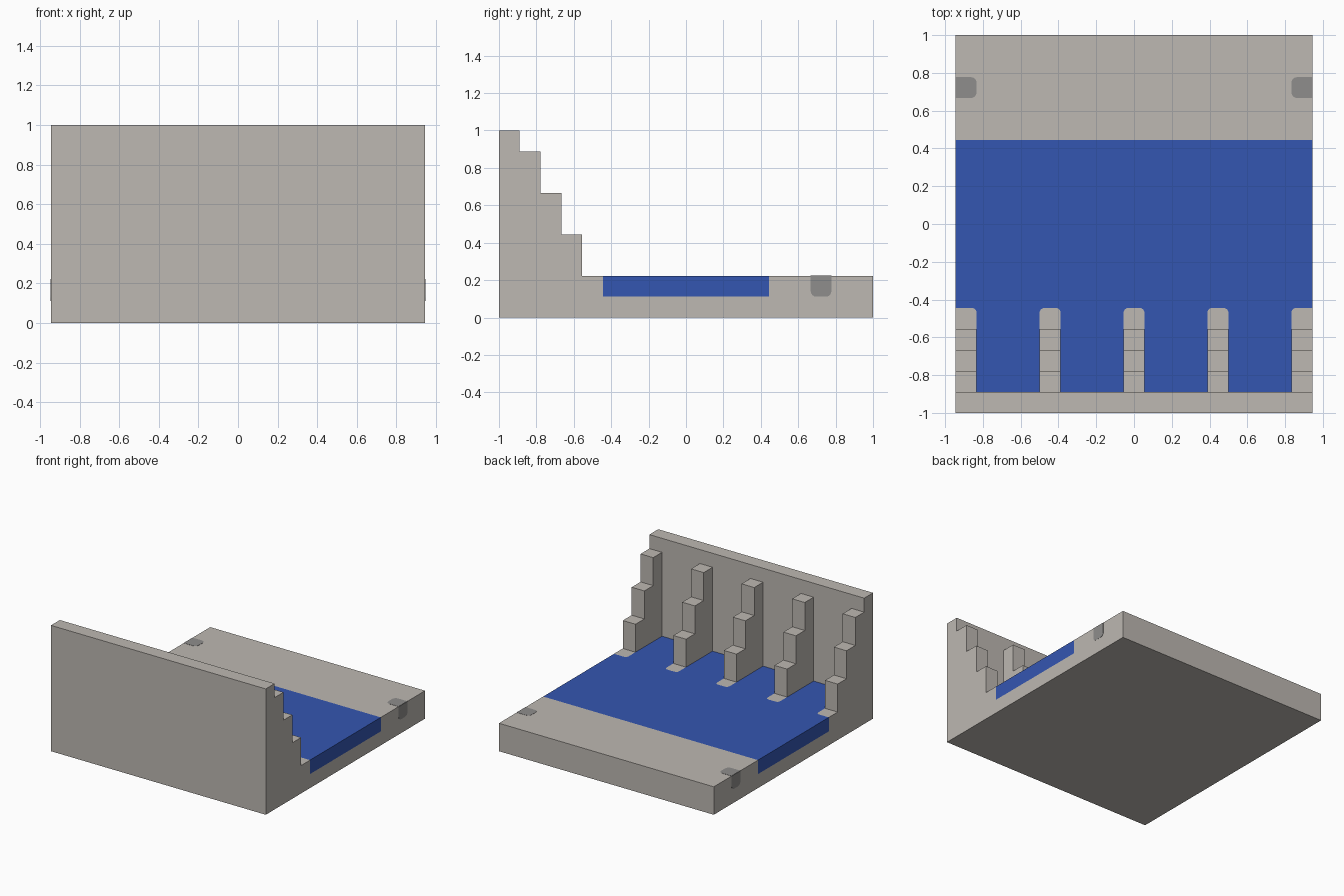
import bpy
import bmesh
from math import cos, sin, pi
from mathutils import Vector

cube = bpy.data.objects.get("Cube")
if cube:
    bpy.data.objects.remove(cube, do_unlink=True)

U = 1 / 9            # one module
W = 8.5 * U          # half width
BACK, FRONT = 4 * U, -4 * U
WALL = -8 * U        # inner face of the wall


def material(name, color):
    m = bpy.data.materials.new(name)
    m.use_nodes = True
    m.diffuse_color = (*color, 1)
    m.node_tree.nodes["Principled BSDF"].inputs["Base Color"].default_value = (*color, 1)
    return m


stone = material("warm light grey", (0.51, 0.48, 0.445))
blue = material("blue", (0.034, 0.093, 0.44))
grey = material("mid grey", (0.275, 0.27, 0.265))


def prism(name, points, offset, mat):
    """Extrude a flat outline of 3D points along an offset."""
    bm = bmesh.new()
    face = bm.faces.new([bm.verts.new(p) for p in points])
    new = bmesh.ops.extrude_face_region(bm, geom=[face])["geom"]
    bmesh.ops.translate(bm, vec=Vector(offset),
                        verts=[v for v in new if isinstance(v, bmesh.types.BMVert)])
    bmesh.ops.recalc_face_normals(bm, faces=bm.faces)
    mesh = bpy.data.meshes.new(name)
    bm.to_mesh(mesh)
    bm.free()
    mesh.materials.append(mat)
    ob = bpy.data.objects.new(name, mesh)
    bpy.context.collection.objects.link(ob)
    return ob


def arc(cx, cy, r, start, steps=4):
    """Clockwise quarter circle."""
    return [(cx + r * cos(start - i * pi / 2 / steps),
             cy + r * sin(start - i * pi / 2 / steps)) for i in range(steps + 1)]


# Base and front wall in one profile, with a shallow trough
body = [(-9, 0), (9, 0), (9, 2), (4, 2), (4, 1), (-8, 1), (-8, 9), (-9, 9)]
prism("base_and_wall", [(-W, y * U, z * U) for y, z in body], (2 * W, 0, 0), stone)

# Stepped buttresses on rounded feet; the blue floor wraps round the feet
STEPS = [(-8, 2), (-5, 2), (-5, 4), (-6, 4), (-6, 6), (-7, 6), (-7, 8), (-8, 8)]
R = 0.025
floor = []
for i in range(5):
    x0 = -W + i * 4 * U
    x1 = x0 + U
    foot = [(x0, FRONT)] if i == 0 else [(x0, WALL)] + arc(x0 + R, FRONT - R, R, pi)
    foot += [(x1, FRONT)] if i == 4 else arc(x1 - R, FRONT - R, R, pi / 2) + [(x1, WALL)]
    floor += foot
    outline = list(foot)
    if i == 0:
        outline.append((x0, WALL))
    if i == 4:
        outline.append((x1, WALL))
    prism(f"buttress_foot_{i + 1}", [(x, y, U) for x, y in outline], (0, 0, U), stone)
    prism(f"buttress_{i + 1}", [(x0, y * U, z * U) for y, z in STEPS], (U, 0, 0), stone)

floor += [(W, BACK), (-W, BACK)]
prism("blue_floor", [(x, y, U) for x, y in floor], (0, 0, U), blue)

# Grey marks folded over both side edges near the back
T, R = 0.0015, 0.03
y0, y1 = 6 * U, 7 * U
mark = [(0, y0)] + [(0, y1)] + arc(U - R, y1 - R, R, pi / 2) + arc(U - R, y0 + R, R, 0)
for side, s in (("left", 1), ("right", -1)):
    prism(f"top_mark_{side}", [(s * (W - d), y, 2 * U) for d, y in mark], (0, 0, T), grey)
    prism(f"side_mark_{side}", [(s * W, y, 2 * U - d) for d, y in mark], (s * T, 0, 0), grey)
